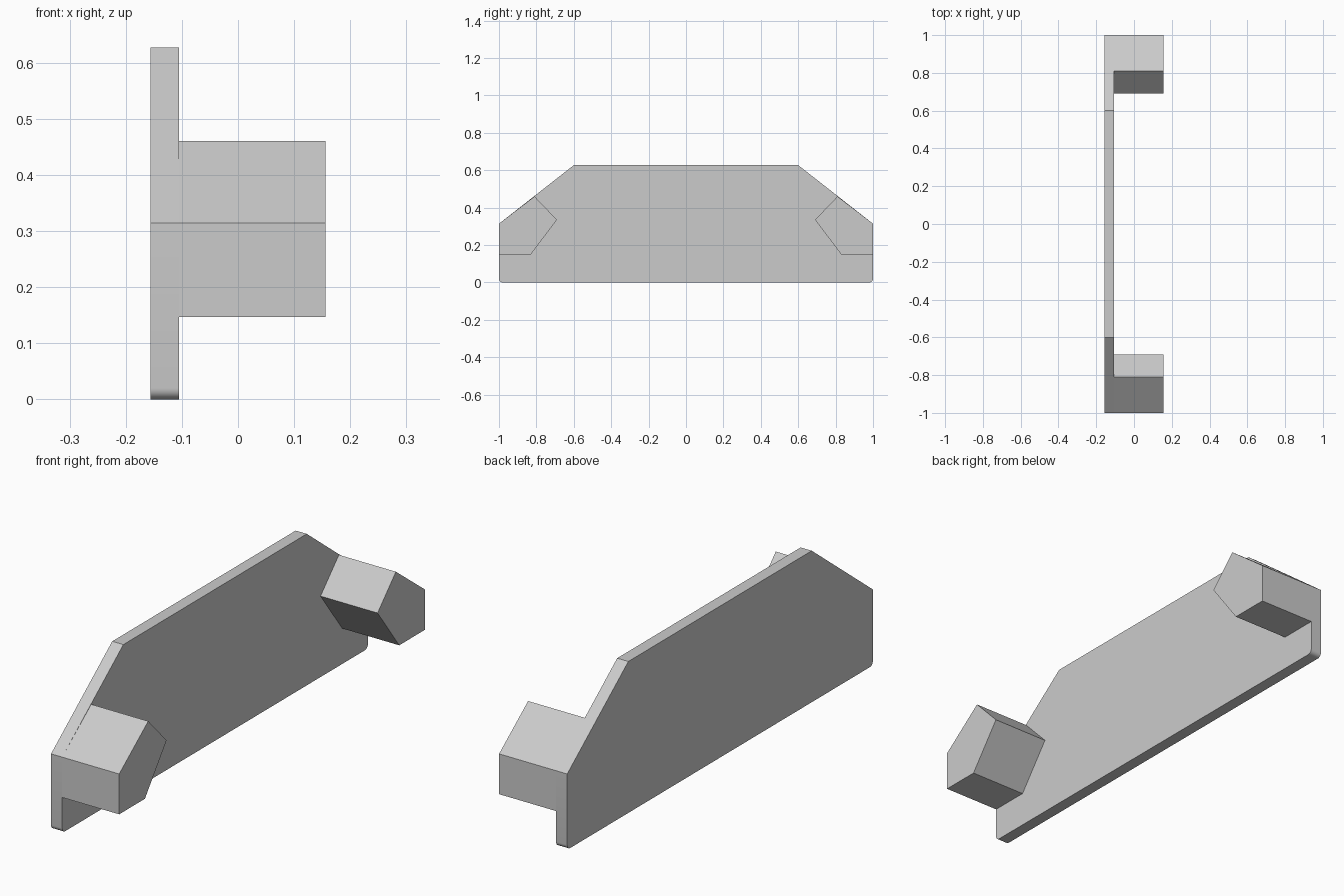
import bpy
import bmesh
import math

cube = bpy.data.objects.get("Cube")
if cube:
    bpy.data.objects.remove(cube, do_unlink=True)

grey = bpy.data.materials.new("light grey")
grey.use_nodes = True
colour = (0.6, 0.6, 0.6, 1)
grey.diffuse_color = colour
grey.node_tree.nodes["Principled BSDF"].inputs["Base Color"].default_value = colour

BACK, INNER, FRONT = -0.156, -0.105, 0.156


def extrude_profile(name, profile, x0, x1):
    """Extrude a (y, z) outline along x."""
    bm = bmesh.new()
    face = bm.faces.new([bm.verts.new((x0, y, z)) for y, z in profile])
    res = bmesh.ops.extrude_face_region(bm, geom=[face])
    verts = [g for g in res["geom"] if isinstance(g, bmesh.types.BMVert)]
    bmesh.ops.translate(bm, verts=verts, vec=(x1 - x0, 0, 0))
    bmesh.ops.recalc_face_normals(bm, faces=bm.faces)
    mesh = bpy.data.meshes.new(name)
    bm.to_mesh(mesh)
    bm.free()
    mesh.materials.append(grey)
    obj = bpy.data.objects.new(name, mesh)
    bpy.context.collection.objects.link(obj)
    return obj


# Side plate: sloped shoulders, small rounded bottom corners
radius = 0.02
half = [(0.6, 0.627), (1, 0.314)]
for i in range(7):
    a = math.radians(-15 * i)
    half.append((1 - radius + radius * math.cos(a), radius + radius * math.sin(a)))
plate = extrude_profile("side_plate", half + [(-y, z) for y, z in reversed(half)], BACK, INNER)
bpy.context.view_layer.objects.active = plate
plate.select_set(True)
bpy.ops.object.shade_smooth_by_angle(angle=math.radians(30))

# End blocks standing out from the plate
block = [(1, 0.314), (0.81, 0.46), (0.69, 0.335), (0.832, 0.147), (1, 0.147)]
for name, side in (("front_block", -1), ("rear_block", 1)):
    extrude_profile(name, [(side * y, z) for y, z in block], INNER, FRONT)
